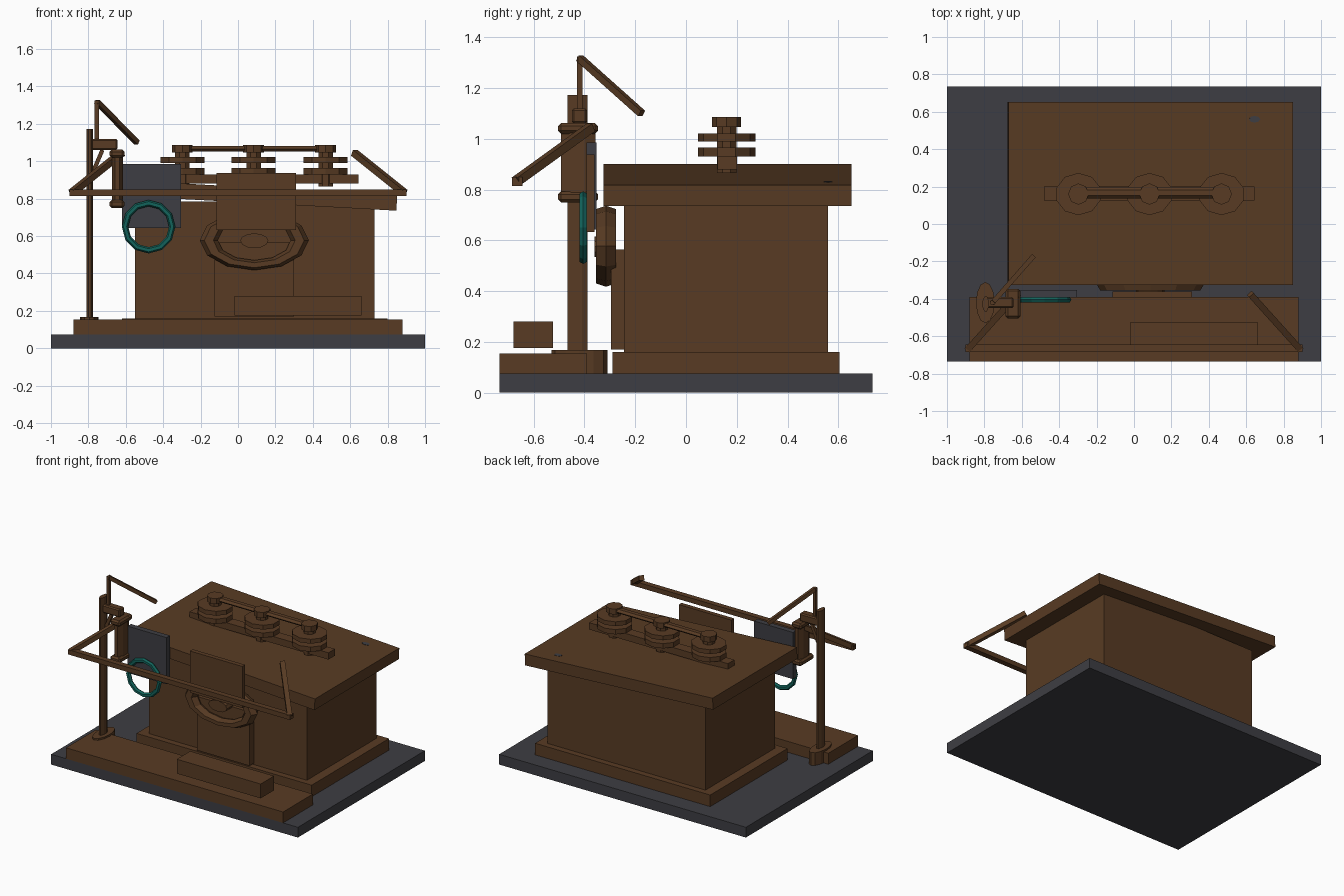
import bpy, math
from mathutils import Vector, Matrix

if "Cube" in bpy.data.objects:
    bpy.data.objects.remove(bpy.data.objects["Cube"])


def material(name, rgb):
    m = bpy.data.materials.new(name)
    m.diffuse_color = (*rgb, 1)
    m.use_nodes = True
    m.node_tree.nodes["Principled BSDF"].inputs["Base Color"].default_value = m.diffuse_color
    return m


BROWN = material("dark_wood", (0.098, 0.044, 0.017))
GREY = material("slate_grey", (0.048, 0.048, 0.056))
TEAL = material("teal", (0.006, 0.125, 0.105))


def finish(name, mat):
    o = bpy.context.object
    o.name = name
    o.data.materials.append(mat)
    return o


def box(name, x, y, z, mat=BROWN, bevel=0):
    """Box from (min, max) ranges."""
    bpy.ops.mesh.primitive_cube_add(size=1, location=[sum(r) / 2 for r in (x, y, z)])
    o = finish(name, mat)
    o.scale = [r[1] - r[0] for r in (x, y, z)]
    if bevel:
        bpy.ops.object.transform_apply(location=False, rotation=False, scale=True)
        b = o.modifiers.new("bevel", 'BEVEL')
        b.width, b.segments = bevel, 1
    return o


def prism(name, cx, cy, z, rx, ry, sides, mat=BROWN, turn=0.0):
    """Upright elliptical prism."""
    bpy.ops.mesh.primitive_cylinder_add(vertices=sides, radius=1, depth=1)
    o = finish(name, mat)
    o.data.transform(Matrix.Rotation(turn, 4, 'Z'))
    o.location = (cx, cy, (z[0] + z[1]) / 2)
    o.scale = (rx, ry, z[1] - z[0])
    return o


def rod(name, a, b, w):
    """Square rod between two points."""
    a, b = Vector(a), Vector(b)
    bpy.ops.mesh.primitive_cube_add(size=1, location=(a + b) / 2)
    o = finish(name, BROWN)
    o.rotation_euler = (b - a).to_track_quat('Z', 'Y').to_euler()
    o.scale = (w, w, (b - a).length)
    return o


def ring(name, loc, r, minor, scale, mat):
    """Low-poly ring facing the front."""
    bpy.ops.mesh.primitive_torus_add(major_radius=r, minor_radius=minor,
                                     major_segments=12, minor_segments=6)
    o = finish(name, mat)
    o.data.transform(Matrix.Rotation(math.pi / 2, 4, 'X'))
    o.location, o.scale = loc, scale
    return o


# Ground plate, front step and main body
box("ground_plate", (-1, 1), (-0.735, 0.735), (0, 0.075), GREY)
box("front_step", (-0.88, 0.88), (-0.735, -0.39), (0.075, 0.155))
box("body_plinth", (-0.62, 0.80), (-0.29, 0.605), (0.075, 0.16))
box("body", (-0.55, 0.73), (-0.245, 0.56), (0.155, 0.785))
box("door", (-0.125, 0.30), (-0.295, -0.245), (0.17, 0.565))
box("bench", (-0.02, 0.66), (-0.68, -0.525), (0.175, 0.28))

# Sloping roof slab, with the small grey patch on it
roof = box("roof_slab", (-0.675, 0.85), (-0.325, 0.652), (0.777, 0.86))
roof.rotation_euler.y = math.radians(3.1)
patch = prism("roof_patch", 0.645, 0.56, (0.828, 0.832), 0.03, 0.018, 8, GREY)
patch.rotation_euler.y = math.radians(3.1)

# Roof rail with three stacked insulator-like spools
box("spool_base_bar", (-0.48, 0.645), (0.125, 0.2), (0.88, 0.93))
for i, x in enumerate((-0.297, 0.083, 0.468)):
    n = f"spool_{i + 1}_"
    prism(n + "post", x, 0.16, (0.865, 1.055), 0.042, 0.042, 8, turn=math.pi / 8)
    prism(n + "lower_disc", x, 0.16, (0.93, 0.965), 0.123, 0.113, 10)
    prism(n + "upper_disc", x, 0.16, (0.99, 1.022), 0.123, 0.113, 10)
    prism(n + "cap", x, 0.16, (1.047, 1.087), 0.055, 0.057, 8)
bpy.ops.mesh.primitive_cylinder_add(vertices=6, radius=1, depth=1)
link = finish("spool_link_rod", BROWN)
link.data.transform(Matrix.Rotation(math.pi / 2, 4, 'Y'))
link.location, link.scale = (0.085, 0.167, 1.066), (0.77, 0.03, 0.017)

# Front board, round window frame and its hub
box("front_board", (-0.115, 0.31), (-0.393, -0.36), (0.633, 0.938))
ring("window_frame", (0.087, -0.315, 0.577), 1, 0.2, (0.243, 0.23, 0.133), BROWN)
hub = prism("window_hub", 0.087, -0.325, (-0.36, -0.29), 0.075, 0.04, 12)
hub.location.z = 0.575
hub.rotation_euler.x = math.pi / 2

# Hanging sign and teal ring
box("hanging_sign", (-0.62, -0.305), (-0.393, -0.353), (0.643, 0.985), GREY)
ring("teal_ring", (-0.478, -0.405, 0.65), 0.126, 0.017, (1, 1, 1), TEAL)

# Lamp post with bracket and bent arm
prism("post_foot", -0.795, -0.42, (0.075, 0.168), 0.05, 0.11, 12)
prism("post", -0.793, -0.427, (0.16, 1.172), 0.018, 0.043, 8, turn=math.pi / 8)
box("bracket_arm", (-0.795, -0.645), (-0.45, -0.39), (1.06, 1.12), bevel=0.008)
prism("bracket_body", -0.645, -0.425, (0.77, 1.04), 0.032, 0.073, 8, turn=math.pi / 8)
for part, z in (("top", (1.02, 1.062)), ("bottom", (0.75, 0.793))):
    box("bracket_cap_" + part, (-0.687, -0.607), (-0.505, -0.347), z, bevel=0.012)
rod("bracket_brace", (-0.785, -0.42, 0.92), (-0.725, -0.42, 1.06), 0.022)
rod("mast", (-0.755, -0.419, 1.08), (-0.755, -0.419, 1.325), 0.022)
rod("mast_arm", (-0.755, -0.419, 1.318), (-0.54, -0.175, 1.1), 0.026)

# Front awning rail with two slanting stays
box("awning_rail", (-0.9, 0.9), (-0.685, -0.645), (0.815, 0.85))
for side, s in (("left", -1), ("right", 1)):
    rod("awning_stay_" + side, (s * 0.888, -0.67, 0.832), (s * 0.622, -0.375, 1.045), 0.034)
